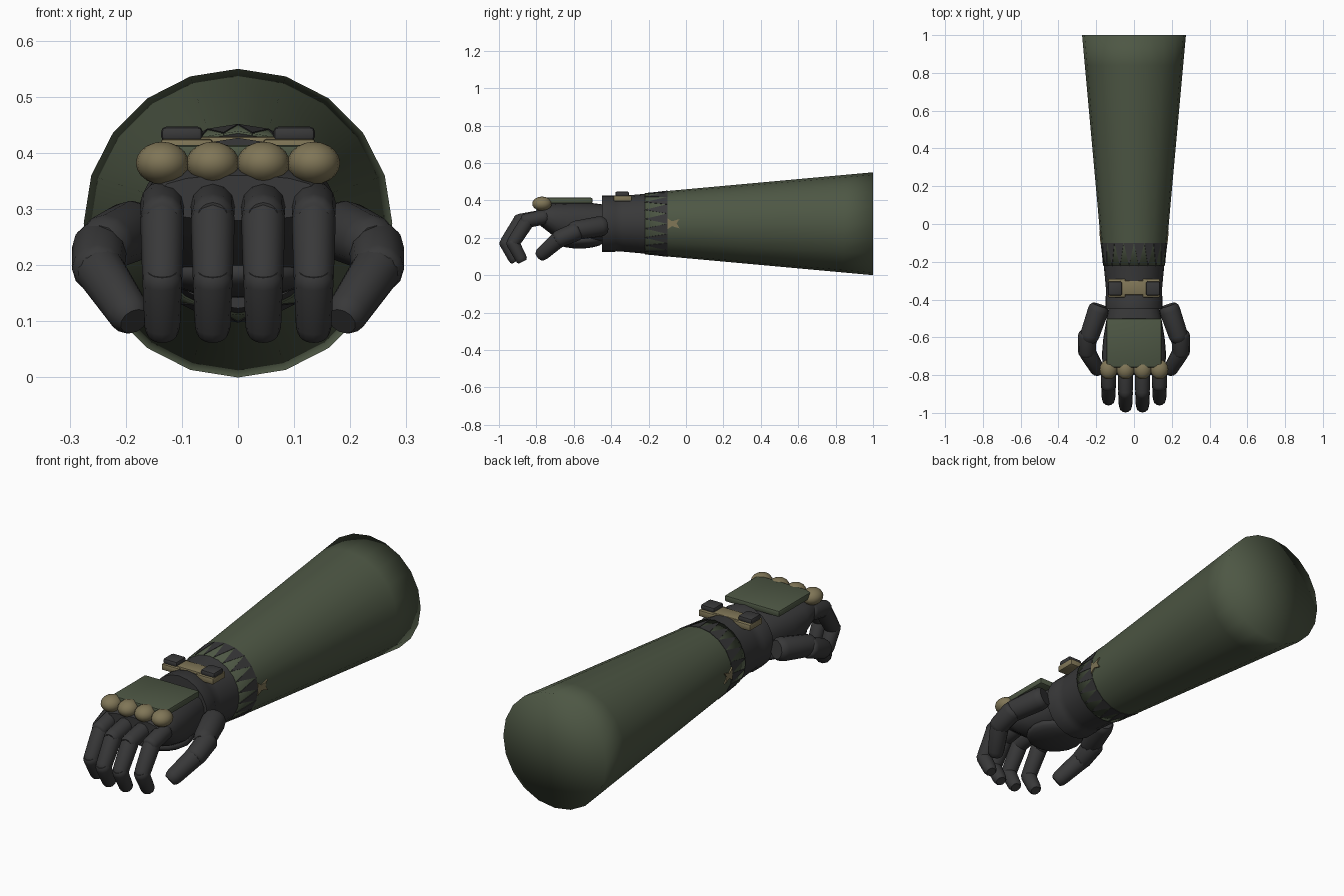
import bpy, bmesh, math
from mathutils import Vector

if "Cube" in bpy.data.objects:
    bpy.data.objects.remove(bpy.data.objects["Cube"])


def material(name, color):
    m = bpy.data.materials.new(name)
    m.diffuse_color = (*color, 1)
    m.use_nodes = True
    m.node_tree.nodes["Principled BSDF"].inputs["Base Color"].default_value = m.diffuse_color
    return m


GREEN = material("olive_green", (0.075, 0.095, 0.058))
DARK = material("charcoal", (0.04, 0.04, 0.041))
TAN = material("khaki_tan", (0.215, 0.18, 0.095))
CZ = 0.275  # height of the arm axis


def finish(name, bm, mat, angle=None):
    bmesh.ops.recalc_face_normals(bm, faces=bm.faces)
    mesh = bpy.data.meshes.new(name)
    bm.to_mesh(mesh)
    bm.free()
    mesh.materials.append(mat)
    ob = bpy.data.objects.new(name, mesh)
    bpy.context.collection.objects.link(ob)
    if angle:
        bpy.ops.object.select_all(action='DESELECT')
        ob.select_set(True)
        bpy.context.view_layer.objects.active = ob
        bpy.ops.object.shade_smooth_by_angle(angle=math.radians(angle))
    return ob


def loft(name, rings, mat, angle=None):
    """Skin a list of point rings and close both ends with fans."""
    bm = bmesh.new()
    vr = [[bm.verts.new(p) for p in r] for r in rings]
    n = len(vr[0])
    for a, b in zip(vr, vr[1:]):
        for i in range(n):
            bm.faces.new((a[i], a[(i + 1) % n], b[(i + 1) % n], b[i]))
    for r in (vr[0], vr[-1]):
        c = bm.verts.new(sum((v.co for v in r), Vector()) / n)
        for i in range(n):
            bm.faces.new((r[i], r[(i + 1) % n], c))
    return finish(name, bm, mat, angle)


def section(y, rx, rz, cz, n=20, power=2):
    pts = []
    for i in range(n):
        a = 2 * math.pi * i / n
        c, s = math.cos(a), math.sin(a)
        k = (abs(c) ** power + abs(s) ** power) ** (-1 / power)
        pts.append(Vector((rx * k * c, y, cz + rz * k * s)))
    return pts


def segment(name, p0, p1, r0, r1, mat=DARK, n=12):
    """Tapered finger joint with rounded ends."""
    p0, p1 = Vector(p0), Vector(p1)
    d = p1 - p0
    q = d.to_track_quat('Z', 'Y')
    rings = []
    for t, k in ((0, 0.75), (0.06, 0.93), (0.16, 1), (0.84, 1), (0.94, 0.92), (1, 0.72)):
        r = (r0 + (r1 - r0) * t) * k
        rings.append([p0 + d * t + q @ Vector((r * math.cos(2 * math.pi * i / n),
                                               r * math.sin(2 * math.pi * i / n), 0))
                      for i in range(n)])
    return loft(name, rings, mat, 50)


def ellipsoid(name, center, radii, mat):
    bm = bmesh.new()
    bmesh.ops.create_uvsphere(bm, u_segments=16, v_segments=10, radius=1)
    for v in bm.verts:
        v.co = Vector([c + r * x for c, r, x in zip(center, radii, v.co)])
    return finish(name, bm, mat, 60)


def block(name, lo, hi, mat, bevel=0.006):
    bm = bmesh.new()
    bmesh.ops.create_cube(bm, size=1)
    for v in bm.verts:
        v.co = Vector([(a + b) / 2 + (b - a) * x for a, b, x in zip(lo, hi, v.co)])
    bmesh.ops.bevel(bm, geom=bm.edges[:], offset=bevel, segments=2,
                    affect='EDGES', profile=0.5)
    return finish(name, bm, mat, 40)


def sleeve_r(y):
    return 0.175 + 0.1 * (y + 0.1) / 1.1


# Sleeve with a softly shaded closed end
loft("sleeve", [section(y, sleeve_r(y), sleeve_r(y), CZ)
                for y in (-0.22, -0.1, 0.3, 0.84, 1.0)], GREEN, 100)

# Dark pointed pattern around the sleeve opening
bm = bmesh.new()
for i in range(20):
    def on(a, y):
        r = sleeve_r(y) + 0.002
        a *= math.pi / 10
        return Vector((r * math.cos(a), y, CZ + r * math.sin(a)))
    tip = (on(i, -0.222) + on(i + 1, -0.222)) / 2
    base = [on(i + 0.0, -0.1), on(i + 1.0, -0.1)]
    top = [bm.verts.new(p) for p in (*base, tip)]
    low = [bm.verts.new(p + (Vector((0, p.y, CZ)) - p) * 0.03) for p in (*base, tip)]
    bm.faces.new(top)
    bm.faces.new(low[::-1])
    for j in range(3):
        k = (j + 1) % 3
        bm.faces.new((top[j], low[j], low[k], top[k]))
finish("sleeve_teeth", bm, DARK)

# Small ragged patch on each side of the sleeve
for s in (-1, 1):
    bm = bmesh.new()
    outline = ((-0.1, 0.305), (-0.075, 0.288), (-0.035, 0.3), (-0.05, 0.278),
               (-0.035, 0.25), (-0.075, 0.262), (-0.1, 0.245))
    f = bm.faces.new([bm.verts.new((s * (sleeve_r(y) + 0.003), y, z)) for y, z in outline])
    ext = bmesh.ops.extrude_face_region(bm, geom=[f])
    for v in ext["geom"]:
        if isinstance(v, bmesh.types.BMVert):
            v.co.x -= s * 0.008
    finish("side_patch", bm, TAN)

# Glove cuff
loft("cuff", [section(y, r, r, CZ) for y, r in
              ((-0.45, 0.152), (-0.385, 0.152), (-0.375, 0.147), (-0.34, 0.149),
               (-0.21, 0.161))], DARK, 40)

# Wrist strap, narrower in the middle, with two buckles
block("strap_middle", (-0.075, -0.375, 0.405), (0.075, -0.3, 0.429), TAN)
for s in (-1, 1):
    x0, x1 = sorted((s * 0.045, s * 0.138))
    block("strap_end", (x0, -0.388, 0.395), (x1, -0.29, 0.425), TAN)
    x0, x1 = sorted((s * 0.063, s * 0.137))
    block("strap_buckle", (x0, -0.378, 0.42), (x1, -0.304, 0.447), DARK, 0.009)

# Hand body, palm pad and the plate on the back of the hand
loft("hand", [section(y, rx, (t - b) / 2, (t + b) / 2, 20, 2.6) for y, rx, b, t in
              ((-0.42, 0.13, 0.18, 0.375), (-0.5, 0.145, 0.17, 0.385),
               (-0.6, 0.162, 0.17, 0.39), (-0.69, 0.17, 0.195, 0.39),
               (-0.76, 0.165, 0.25, 0.38), (-0.8, 0.145, 0.28, 0.36))], DARK, 50)
ellipsoid("palm_pad", (0, -0.57, 0.185), (0.135, 0.135, 0.043), DARK)
block("back_plate", (-0.146, -0.76, 0.383), (0.146, -0.5, 0.414), GREEN, 0.008)

# Knuckles and curled fingers
for x, dy in ((-0.135, 0.037), (-0.045, 0), (0.045, 0), (0.135, 0.037)):
    ellipsoid("knuckle", (x, -0.77, 0.382), (0.047, 0.052, 0.038), TAN)
    segment("finger_base", (x, -0.74, 0.315), (x, -0.915 + dy, 0.285), 0.04, 0.038)
    segment("finger_middle", (x, -0.875 + dy, 0.305), (x, -0.972 + dy, 0.155), 0.04, 0.035)
    segment("finger_tip", (x, -0.972 + dy, 0.19), (x, -0.91 + dy, 0.072), 0.036, 0.031)

# A thumb on each side of the hand
for s in (-1, 1):
    segment("thumb_base", (s * 0.18, -0.43, 0.265), (s * 0.245, -0.62, 0.235), 0.056, 0.05)
    segment("thumb_middle", (s * 0.246, -0.57, 0.24), (s * 0.25, -0.7, 0.185), 0.05, 0.046)
    segment("thumb_tip", (s * 0.255, -0.665, 0.205), (s * 0.185, -0.785, 0.1), 0.046, 0.037)
